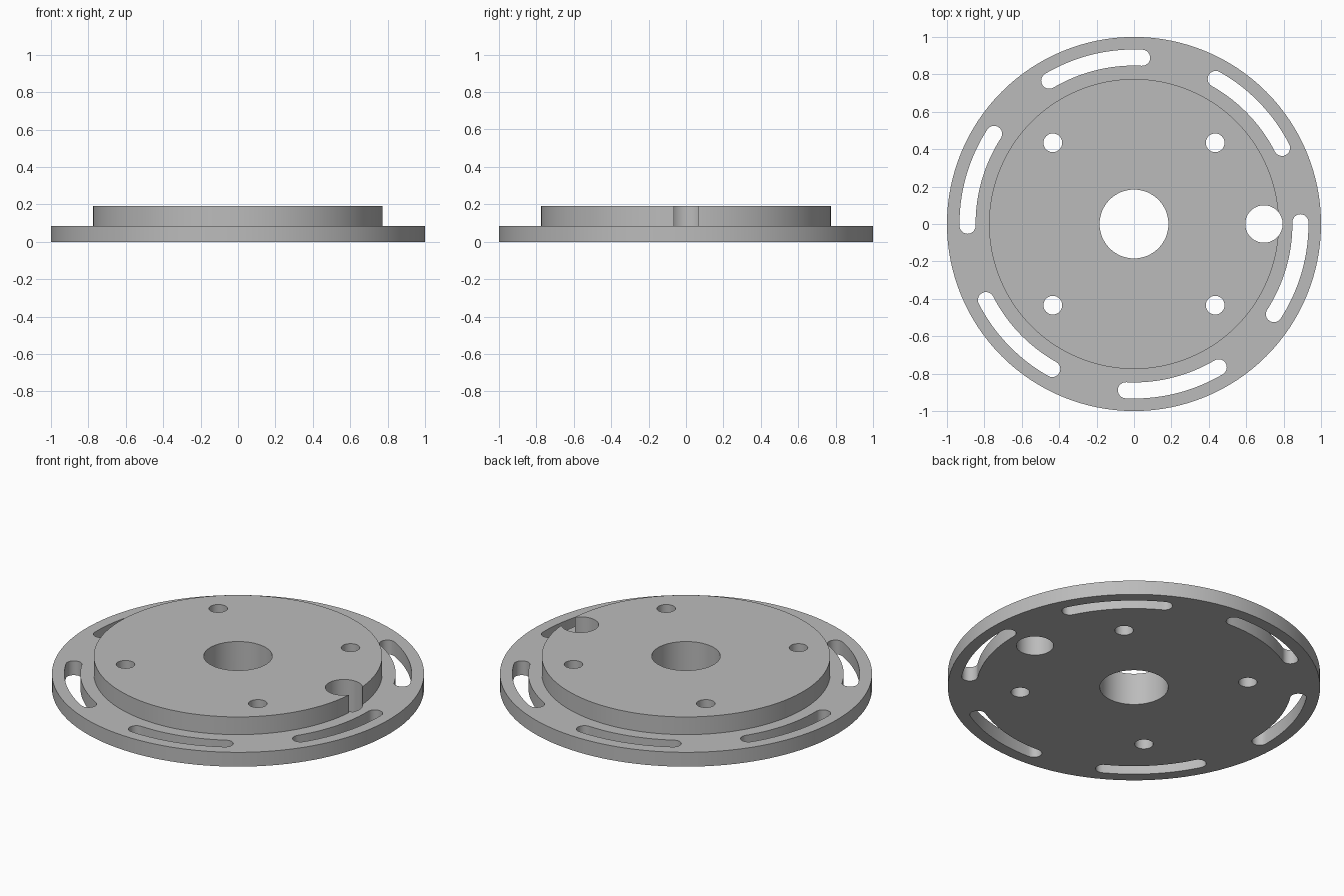
import bpy
import bmesh
from math import cos, sin, pi, radians

if "Cube" in bpy.data.objects:
    bpy.data.objects.remove(bpy.data.objects["Cube"], do_unlink=True)

BASE_R, BASE_H = 1.0, 0.085
HUB_R, HUB_H = 0.775, 0.19
SLOT_R, SLOT_HALF = 0.89, 0.043

grey = bpy.data.materials.new("plain grey")
grey.use_nodes = True
grey.diffuse_color = (0.5, 0.5, 0.5, 1)
grey.node_tree.nodes["Principled BSDF"].inputs["Base Color"].default_value = (0.5, 0.5, 0.5, 1)


def arc(cx, cy, r, start, end, n):
    """Points along an arc, both ends included."""
    return [(cx + r * cos(start + (end - start) * i / n),
             cy + r * sin(start + (end - start) * i / n)) for i in range(n + 1)]


def circle(cx, cy, r, n):
    return arc(cx, cy, r, 0, 2 * pi, n)[:-1]


def make_object(name, bm):
    bmesh.ops.recalc_face_normals(bm, faces=bm.faces)
    mesh = bpy.data.meshes.new(name)
    bm.to_mesh(mesh)
    bm.free()
    mesh.materials.append(grey)
    obj = bpy.data.objects.new(name, mesh)
    bpy.context.collection.objects.link(obj)
    return obj


def add_prism(bm, outline, z0, z1):
    """Extrude a closed outline into a solid."""
    face = bm.faces.new([bm.verts.new((x, y, z0)) for x, y in outline])
    result = bmesh.ops.extrude_face_region(bm, geom=[face], use_keep_orig=True)
    top = [v for v in result["geom"] if isinstance(v, bmesh.types.BMVert)]
    bmesh.ops.translate(bm, verts=top, vec=(0, 0, z1 - z0))


def slot_outline(start, end):
    """Curved slot with rounded ends."""
    points = arc(0, 0, SLOT_R + SLOT_HALF, start, end, 24)
    points += arc(SLOT_R * cos(end), SLOT_R * sin(end), SLOT_HALF, end, end + pi, 12)[1:]
    points += arc(0, 0, SLOT_R - SLOT_HALF, end, start, 24)[1:]
    points += arc(SLOT_R * cos(start), SLOT_R * sin(start), SLOT_HALF,
                  start + pi, start + 2 * pi, 12)[1:-1]
    return points


# Stepped disc: wide flange with a raised hub, as one closed solid
bm = bmesh.new()
rings = [[bm.verts.new((x, y, z)) for x, y in circle(0, 0, r, 128)]
         for r, z in ((BASE_R, 0), (BASE_R, BASE_H), (HUB_R, BASE_H), (HUB_R, HUB_H))]
for low, high in zip(rings, rings[1:]):
    for i in range(len(low)):
        j = (i + 1) % len(low)
        bm.faces.new((low[i], low[j], high[j], high[i]))
bm.faces.new(rings[0])
bm.faces.new(rings[-1])
plate = make_object("flanged_plate", bm)

# All the through holes
outlines = [circle(0, 0, 0.184, 64), circle(0.695, 0, 0.1, 48)]
outlines += [circle(x, y, 0.05, 32) for x in (-0.434, 0.434) for y in (-0.434, 0.434)]
outlines += [slot_outline(radians(a - 32.8), radians(a + 0.6)) for a in range(0, 360, 60)]
bm = bmesh.new()
for outline in outlines:
    add_prism(bm, outline, -0.1, 0.3)
cutter = make_object("hole_cutter", bm)
cutter.hide_render = True

cut = plate.modifiers.new("holes", "BOOLEAN")
cut.operation = "DIFFERENCE"
cut.solver = "EXACT"
cut.object = cutter

bpy.ops.object.select_all(action="DESELECT")
plate.select_set(True)
bpy.context.view_layer.objects.active = plate
bpy.ops.object.modifier_apply(modifier=cut.name)
bpy.data.objects.remove(cutter, do_unlink=True)
bpy.ops.object.shade_smooth_by_angle(angle=radians(30))
